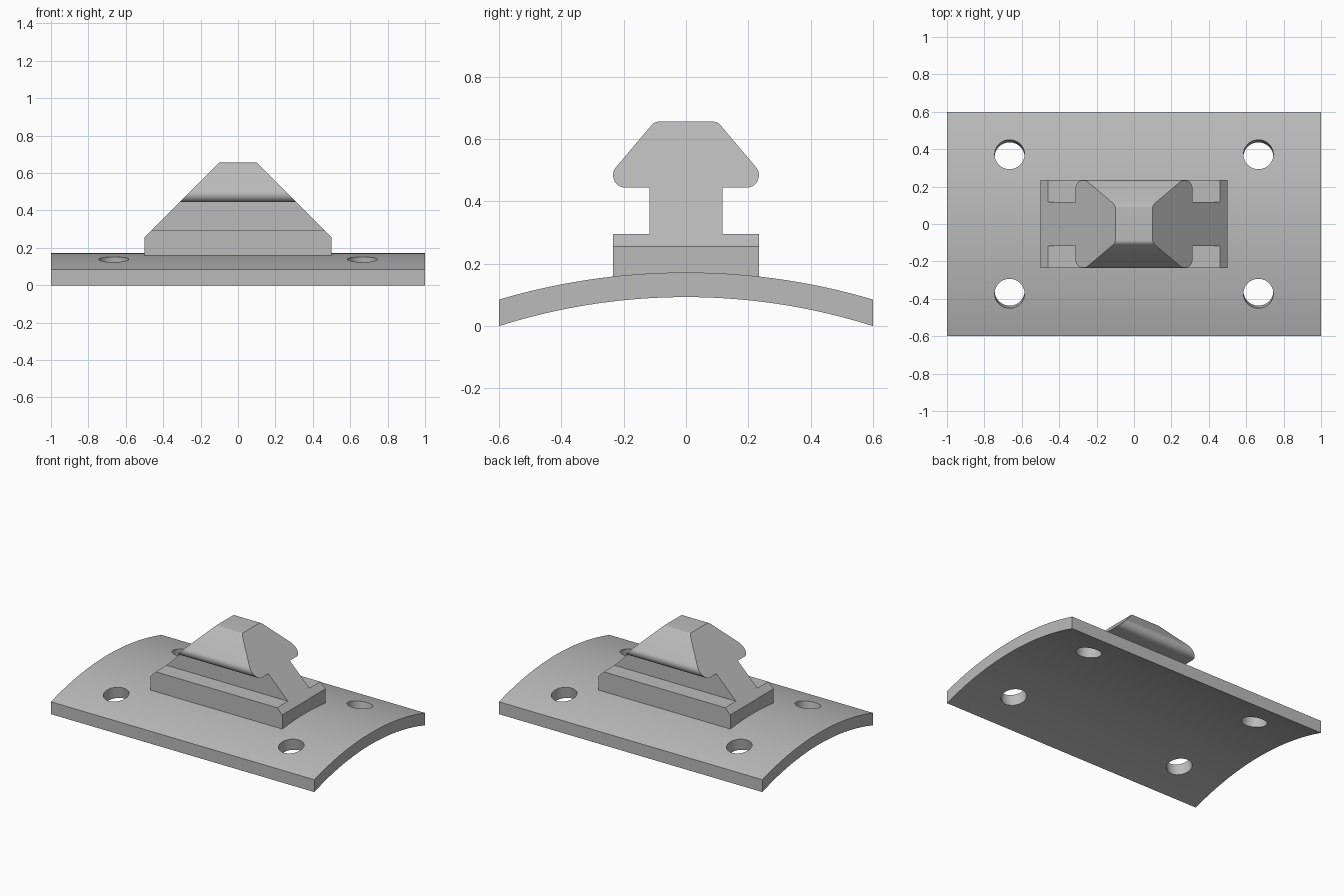
import bpy, bmesh
from math import sin, cos, asin, radians
from mathutils import Vector, Matrix

cube = bpy.data.objects.get("Cube")
if cube:
    bpy.data.objects.remove(cube)

grey = bpy.data.materials.new("plain grey")
grey.use_nodes = True
GREY = (0.5, 0.5, 0.5, 1)
grey.diffuse_color = GREY
grey.node_tree.nodes["Principled BSDF"].inputs["Base Color"].default_value = GREY


def make_object(name, bm):
    bmesh.ops.recalc_face_normals(bm, faces=bm.faces)
    mesh = bpy.data.meshes.new(name)
    bm.to_mesh(mesh)
    bm.free()
    mesh.materials.append(grey)
    obj = bpy.data.objects.new(name, mesh)
    bpy.context.collection.objects.link(obj)
    return obj


def extrude_along_x(profile, half):
    """Solid from a closed (y, z) outline, spanning -half..half in x."""
    bm = bmesh.new()
    face = bm.faces.new([bm.verts.new((-half, y, z)) for y, z in profile])
    new = bmesh.ops.extrude_face_region(bm, geom=[face])["geom"]
    verts = [v for v in new if isinstance(v, bmesh.types.BMVert)]
    bmesh.ops.translate(bm, verts=verts, vec=(2 * half, 0, 0))
    return bm


def arc(cy, cz, r, start, end, steps):
    angles = [radians(start + (end - start) * i / steps) for i in range(steps + 1)]
    return [(cy + r * cos(a), cz + r * sin(a)) for a in angles]


def smooth(obj):
    bpy.ops.object.select_all(action="DESELECT")
    obj.select_set(True)
    bpy.context.view_layer.objects.active = obj
    bpy.ops.object.shade_smooth_by_angle(angle=radians(30))


# Curved plate: two arcs across y joined by upright edges
def crown(top, edge, steps=48):
    sag = top - edge
    r = (0.36 + sag * sag) / (2 * sag)
    span = asin(0.6 / r)
    return [(r * sin(a), top - r + r * cos(a))
            for a in (span * (2 * i / steps - 1) for i in range(steps + 1))], r


upper, outer_radius = crown(0.172, 0.085)
lower, _ = crown(0.093, 0)
plate = make_object("curved_plate", extrude_along_x(upper + lower[::-1], 1))

# Four bolt holes, drilled square to the curved surface
bm = bmesh.new()
centre = Vector((0, 0, 0.172 - outer_radius))
tilt = asin(0.372 / outer_radius)
for sx in (-1, 1):
    for sy in (-1, 1):
        place = (Matrix.Translation(centre + Vector((sx * 0.665, 0, 0)))
                 @ Matrix.Rotation(-sy * tilt, 4, "X")
                 @ Matrix.Translation((0, 0, outer_radius - 0.04)))
        bmesh.ops.create_cone(bm, cap_ends=True, segments=48, radius1=0.08,
                              radius2=0.08, depth=0.4, matrix=place)
drill = make_object("hole_cutter", bm)
drill.hide_render = True
cut = plate.modifiers.new("bolt holes", "BOOLEAN")
cut.object = drill
cut.operation = "DIFFERENCE"
cut.solver = "EXACT"
bpy.context.view_layer.objects.active = plate
bpy.ops.object.modifier_apply(modifier=cut.name)
bpy.data.objects.remove(drill)
smooth(plate)

# Rail block: wide foot, narrow neck and rounded wedge head
side = [(0.234, 0.12), (0.234, 0.295), (0.117, 0.295), (0.117, 0.444)]
side += arc(0.194, 0.484, 0.04, -90, 40, 14)
side += arc(0.087, 0.626, 0.03, 40, 90, 6)
bm = extrude_along_x(side + [(-y, z) for y, z in reversed(side)], 0.5)

# Slope both ends at 45 degrees
for sx in (-1, 1):
    cut = bmesh.ops.bisect_plane(bm, geom=bm.verts[:] + bm.edges[:] + bm.faces[:],
                                 plane_co=(sx * 0.5, 0, 0.256), plane_no=(sx, 0, 1),
                                 clear_outer=True)
    rim = [e for e in cut["geom_cut"] if isinstance(e, bmesh.types.BMEdge)]
    bmesh.ops.contextual_create(bm, geom=rim)
smooth(make_object("rail_block", bm))
